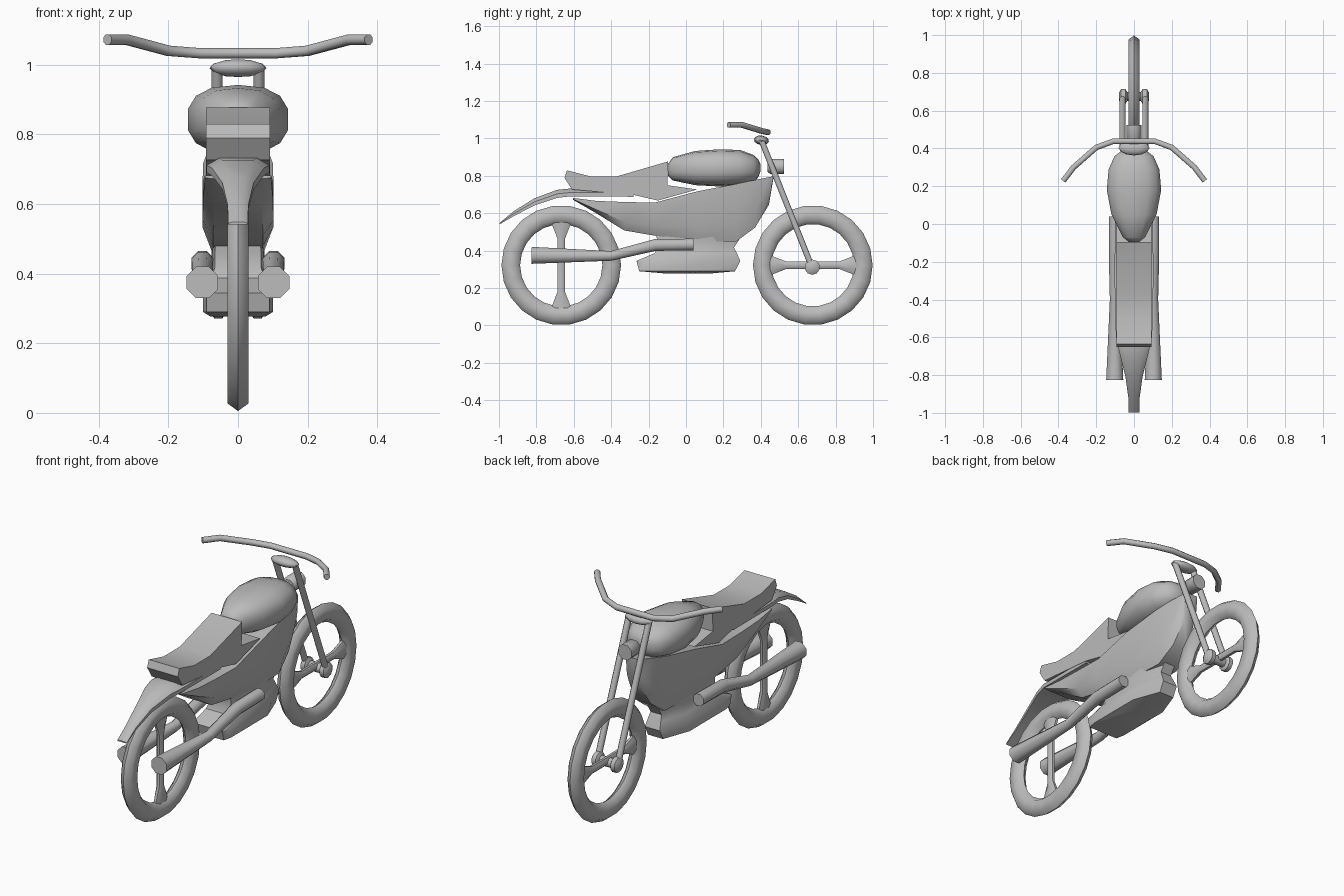
import bpy, bmesh, math
from mathutils import Vector

if "Cube" in bpy.data.objects:
    bpy.data.objects.remove(bpy.data.objects["Cube"])

GREY = bpy.data.materials.new("plain_grey")
GREY.diffuse_color = (0.5, 0.5, 0.5, 1)
GREY.use_nodes = True
GREY.node_tree.nodes["Principled BSDF"].inputs["Base Color"].default_value = GREY.diffuse_color


def finish(name, bm, angle=40):
    bmesh.ops.recalc_face_normals(bm, faces=bm.faces)
    me = bpy.data.meshes.new(name)
    bm.to_mesh(me)
    bm.free()
    me.shade_smooth()
    me.set_sharp_from_angle(angle=math.radians(angle))
    me.materials.append(GREY)
    ob = bpy.data.objects.new(name, me)
    bpy.context.collection.objects.link(ob)
    return ob


def loft(name, rings, closed=False, angle=40):
    """Skin a list of equal-length point rings."""
    bm = bmesh.new()
    vs = [[bm.verts.new(p) for p in r] for r in rings]
    n = len(vs[0])
    pairs = list(zip(vs, vs[1:])) + ([(vs[-1], vs[0])] if closed else [])
    for a, b in pairs:
        for i in range(n):
            j = (i + 1) % n
            bm.faces.new((a[i], a[j], b[j], b[i]))
    if not closed:
        bm.faces.new(vs[0])
        bm.faces.new(vs[-1])
    return finish(name, bm, angle)


def tube(name, path, radii, ref, sides=8):
    """Round tube along a path with a radius at each point."""
    pts, ref, rings = [Vector(p) for p in path], Vector(ref), []
    for i, p in enumerate(pts):
        t = (pts[min(i + 1, len(pts) - 1)] - pts[max(i - 1, 0)]).normalized()
        u = t.cross(ref).normalized()
        v = u.cross(t)
        rings.append([p + radii[i] * (u * math.cos(a) + v * math.sin(a))
                      for a in (math.tau * (k + 0.5) / sides for k in range(sides))])
    return loft(name, rings, angle=50)


def super_ring(y, z0, z1, w, n=14, e=0.8):
    """Rounded cross-section across the bike at y."""
    f = lambda c: math.copysign(abs(c) ** e, c)
    return [(w * f(math.cos(a)), y, (z0 + z1) / 2 + (z1 - z0) / 2 * f(math.sin(a)))
            for a in (math.tau * (k + 0.5) / n for k in range(n))]


# Wheels: torus with six-sided section, plus a flared spoke bar
def wheel(name, cy, upright):
    cz, rings = 0.322, []
    section = [(0.05, 0), (0.028, 0.03), (-0.028, 0.03), (-0.05, 0), (-0.028, -0.03), (0.028, -0.03)]
    for k in range(22):
        a = math.tau * k / 22
        rings.append([(x, cy + (0.27 + d) * math.cos(a), cz + (0.27 + d) * math.sin(a))
                      for d, x in section])
    loft(name + "_tyre", rings, closed=True, angle=65)
    bar = []
    for s, h in ((-0.23, 0.056), (-0.205, 0.046), (-0.14, 0.02), (0.14, 0.02), (0.205, 0.046), (0.23, 0.056)):
        ring = []
        for k in range(8):
            a = math.tau * (k + 0.5) / 8
            o, x = h * math.cos(a) * 1.05, 0.018 * math.sin(a)
            ring.append((x, cy + o, cz + s) if upright else (x, cy + s, cz + o))
        bar.append(ring)
    loft(name + "_spoke", bar)


wheel("front_wheel", 0.678, False)
wheel("rear_wheel", -0.667, True)

# Front axle
tube("front_axle", [(-0.07, 0.675, 0.312), (0.07, 0.675, 0.312)], [0.025] * 2, (0, 0, 1))

for side, s in (("left", -1), ("right", 1)):
    # Fork legs and axle knobs
    tube(side + "_fork", [(s * 0.06, 0.405, 0.985), (s * 0.06, 0.672, 0.315)], [0.017] * 2, (1, 0, 0))
    tube(side + "_axle_knob", [(s * x, 0.675, 0.312) for x in (0.035, 0.045, 0.068, 0.08)],
         [0.025, 0.041, 0.041, 0.022], (0, 0, 1), 10)
    # Exhaust pipes flaring to the rear
    tube(side + "_exhaust",
         [(s * 0.102, y, z) for y, z in ((0.04, 0.433), (-0.165, 0.43), (-0.4, 0.372), (-0.825, 0.375))],
         [0.034, 0.034, 0.028, 0.049], (1, 0, 0))

# Handlebar
half = [(0.11, 0.438, 1.033), (0.2, 0.405, 1.04), (0.32, 0.3, 1.072), (0.375, 0.228, 1.072)]
bar = [(-x, y, z) for x, y, z in reversed(half)] + half
tube("handlebar", bar, [0.016] * len(bar), (0, 0, 1))

# Steering clamp: flattened ball
bm = bmesh.new()
bmesh.ops.create_uvsphere(bm, u_segments=12, v_segments=6, radius=1)
for v in bm.verts:
    x, y, z = v.co
    v.co = (0.082 * x, 0.403 + 0.04 * y + 0.004 * z, 0.99 + 0.025 * z - 0.006 * y)
finish("steering_clamp", bm, 60)

# Headlight
tube("headlight", [(0, 0.435, 0.85), (0, 0.45, 0.85), (0, 0.525, 0.85)], [0.03, 0.043, 0.043], (1, 0, 0), 8)

# Fuel tank
loft("fuel_tank", [super_ring(*r) for r in (
    (-0.095, 0.80, 0.865, 0.028), (-0.07, 0.775, 0.90, 0.06), (0.05, 0.75, 0.933, 0.122),
    (0.18, 0.743, 0.942, 0.147), (0.29, 0.75, 0.938, 0.137), (0.36, 0.768, 0.912, 0.105),
    (0.385, 0.79, 0.89, 0.07), (0.397, 0.82, 0.865, 0.035))], angle=60)

# Seat with side panels reaching under the tank
seat = [(-0.65, 0.79), (-0.636, 0.829), (-0.51, 0.797), (-0.37, 0.797), (-0.096, 0.877), (-0.10, 0.75),
        (0.06, 0.727), (-0.15, 0.668), (-0.28, 0.698), (-0.61, 0.727)]
loft("seat", [[(x, y, z) for y, z in seat] for x in (-0.092, 0.092)], angle=35)

# Rear fender tapering to a tail
fender = []
for y, top, bot, w in ((-0.997, 0.548, 0.541, 0.028), (-0.92, 0.612, 0.585, 0.03), (-0.81, 0.68, 0.642, 0.045),
                       (-0.69, 0.725, 0.682, 0.075), (-0.62, 0.732, 0.69, 0.09), (-0.28, 0.73, 0.688, 0.09)):
    fender.append([(-w, y, bot), (w, y, bot), (w, y, (top + bot) / 2), (w * 0.6, y, top),
                   (-w * 0.6, y, top), (-w, y, (top + bot) / 2)])
loft("rear_fender", fender)

# Main body, narrowing to the steering head
body = []
for y, top, bot, w in ((-0.604, 0.682, 0.672, 0.095), (-0.48, 0.666, 0.60, 0.1), (-0.33, 0.66, 0.508, 0.102),
                       (-0.166, 0.657, 0.48, 0.102), (0.06, 0.717, 0.45, 0.1), (0.27, 0.757, 0.45, 0.085),
                       (0.37, 0.778, 0.524, 0.066), (0.444, 0.793, 0.647, 0.045), (0.467, 0.798, 0.785, 0.035)):
    mid = bot + (top - bot) * 0.3
    body.append([(-w * 0.7, y, bot), (w * 0.7, y, bot), (w, y, mid), (w, y, top), (-w, y, top), (-w, y, mid)])
loft("main_body", body)

# Engine: stacked plan outlines, waisted under the body
engine = []
for z, y0, y1, w in ((0.277, -0.1, 0.12, 0.08), (0.29, -0.25, 0.262, 0.1), (0.345, -0.265, 0.29, 0.1),
                     (0.387, -0.166, 0.272, 0.085), (0.417, -0.155, 0.257, 0.074), (0.46, -0.155, 0.285, 0.074),
                     (0.54, -0.17, 0.33, 0.066)):
    engine.append([(-w * 0.9, y0, z), (w * 0.9, y0, z), (w, y0 + 0.05, z), (w, y1 - 0.15, z),
                   (w * 0.45, y1, z), (-w * 0.45, y1, z), (-w, y1 - 0.15, z), (-w, y0 + 0.05, z)])
loft("engine", engine)
